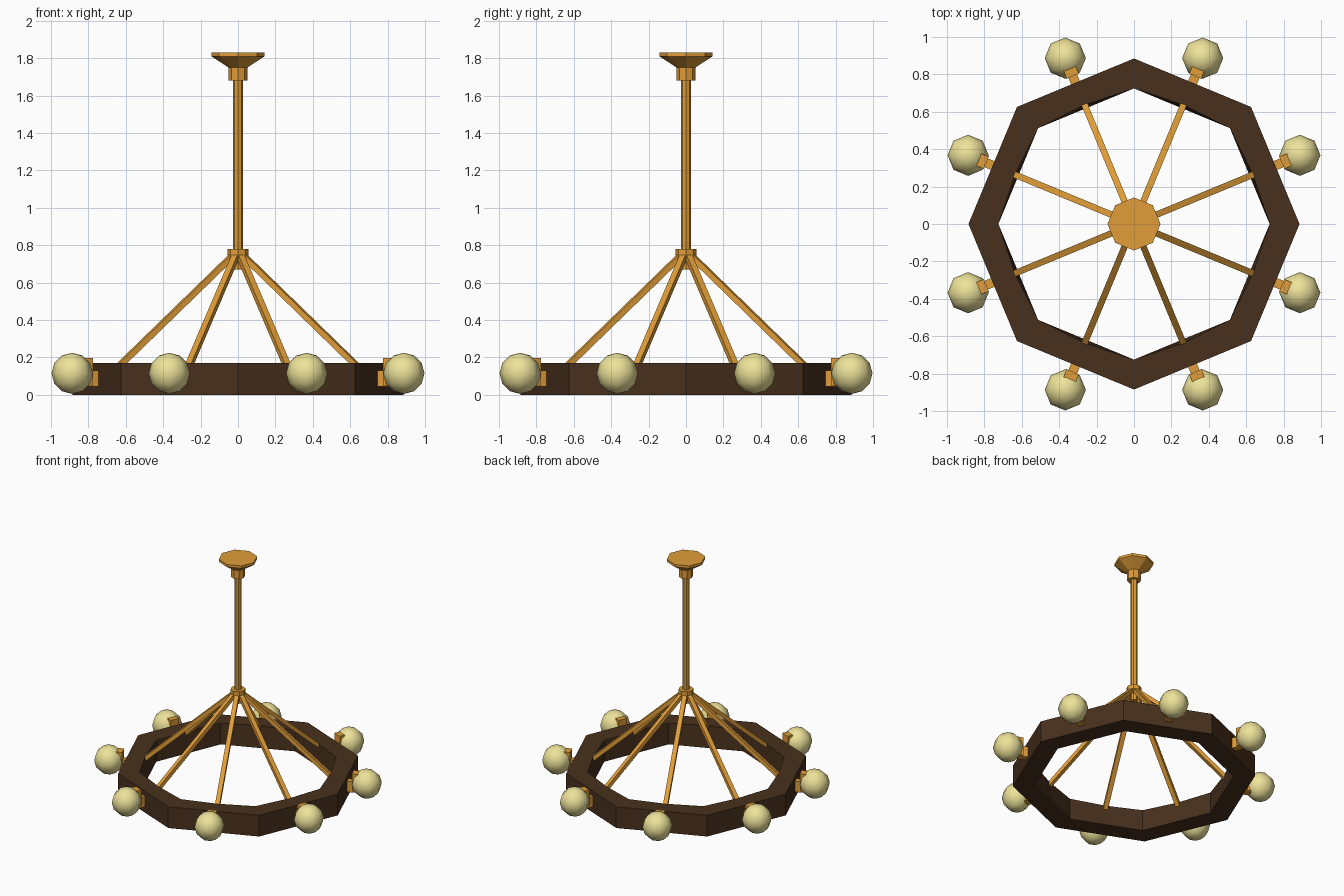
import bpy, bmesh
from math import sin, cos, pi
from mathutils import Vector, Matrix

if "Cube" in bpy.data.objects:
    bpy.data.objects.remove(bpy.data.objects["Cube"])


def material(name, rgb):
    m = bpy.data.materials.new(name)
    m.diffuse_color = (*rgb, 1)
    m.use_nodes = True
    m.node_tree.nodes["Principled BSDF"].inputs["Base Color"].default_value = m.diffuse_color
    return m


WOOD = material("dark_wood", (0.065, 0.03, 0.012))
GOLD = material("brass", (0.75, 0.34, 0.04))
GLASS = material("warm_glass", (0.85, 0.76, 0.32))


def make_object(name, bm, mat):
    bmesh.ops.recalc_face_normals(bm, faces=bm.faces)
    mesh = bpy.data.meshes.new(name)
    bm.to_mesh(mesh)
    bm.free()
    mesh.materials.append(mat)
    ob = bpy.data.objects.new(name, mesh)
    bpy.context.collection.objects.link(ob)
    return ob


def lathe(name, profile, mat, sides=8):
    """Capped octagonal turning from (radius, z) points."""
    bm = bmesh.new()
    rings = [[bm.verts.new((r * cos(2 * pi * i / sides), r * sin(2 * pi * i / sides), z))
              for i in range(sides)] for r, z in profile]
    for a, b in zip(rings, rings[1:]):
        for i in range(sides):
            j = (i + 1) % sides
            bm.faces.new((a[i], a[j], b[j], b[i]))
    bm.faces.new(rings[0])
    bm.faces.new(rings[-1])
    return make_object(name, bm, mat)


def radial_box(name, r0, r1, width, z0, z1, angle, mat):
    bm = bmesh.new()
    m = (Matrix.Rotation(angle, 4, 'Z')
         @ Matrix.Translation(((r0 + r1) / 2, 0, (z0 + z1) / 2))
         @ Matrix.Diagonal((r1 - r0, width, z1 - z0, 1)))
    bmesh.ops.create_cube(bm, size=1, matrix=m)
    return make_object(name, bm, mat)


# Wooden octagonal ring; the inner top edge bows out slightly mid-side
bm = bmesh.new()
apothem = cos(pi / 8)
loops = []
for radius, z, mid in ((0.885, 0, apothem), (0.885, 0.17, apothem),
                       (0.725, 0.17, 0.95), (0.725, 0, apothem)):
    loops.append([])
    for i in range(16):
        r = radius * (mid if i % 2 else 1)
        loops[-1].append(bm.verts.new((r * cos(i * pi / 8), r * sin(i * pi / 8), z)))
for k in range(4):
    a, b = loops[k], loops[(k + 1) % 4]
    for i in range(16):
        j = (i + 1) % 16
        bm.faces.new((a[i], a[j], b[j], b[i]))
make_object("wooden_ring", bm, WOOD)

# Central rod, hub collar, ceiling canopy
lathe("central_rod", [(0.026, 0.67), (0.026, 1.70)], GOLD)
lathe("hub_collar", [(0.055, 0.73), (0.055, 0.78)], GOLD)
lathe("ceiling_canopy", [(0.05, 1.68), (0.05, 1.75), (0.142, 1.81), (0.142, 1.83)], GOLD)

for n in range(8):
    a = pi / 8 + n * pi / 4
    out = Vector((cos(a), sin(a), 0))

    # Sloping square spoke from hub to ring
    p = out * 0.03 + Vector((0, 0, 0.745))
    q = out * 0.715 + Vector((0, 0, 0.13))
    d = q - p
    side = Vector((-sin(a), cos(a), 0))
    axis = d.normalized()
    rot = Matrix((axis, side, axis.cross(side))).transposed().to_4x4()
    bm = bmesh.new()
    bmesh.ops.create_cube(bm, size=1, matrix=Matrix.Translation((p + q) / 2) @ rot
                          @ Matrix.Diagonal((d.length, 0.034, 0.03, 1)))
    make_object(f"spoke_{n + 1}", bm, GOLD)

    # Lamp arm and socket on the outer face
    radial_box(f"lamp_arm_{n + 1}", 0.80, 0.90, 0.05, 0.045, 0.13, a, GOLD)
    radial_box(f"lamp_socket_{n + 1}", 0.855, 0.90, 0.07, 0.05, 0.197, a, GOLD)

    # Low-poly globe
    bm = bmesh.new()
    bmesh.ops.create_uvsphere(bm, u_segments=8, v_segments=6, radius=0.11,
                              matrix=Matrix.Translation(out * 0.96 + Vector((0, 0, 0.115))))
    globe = make_object(f"globe_{n + 1}", bm, GLASS)
    for f in globe.data.polygons:
        f.use_smooth = True
